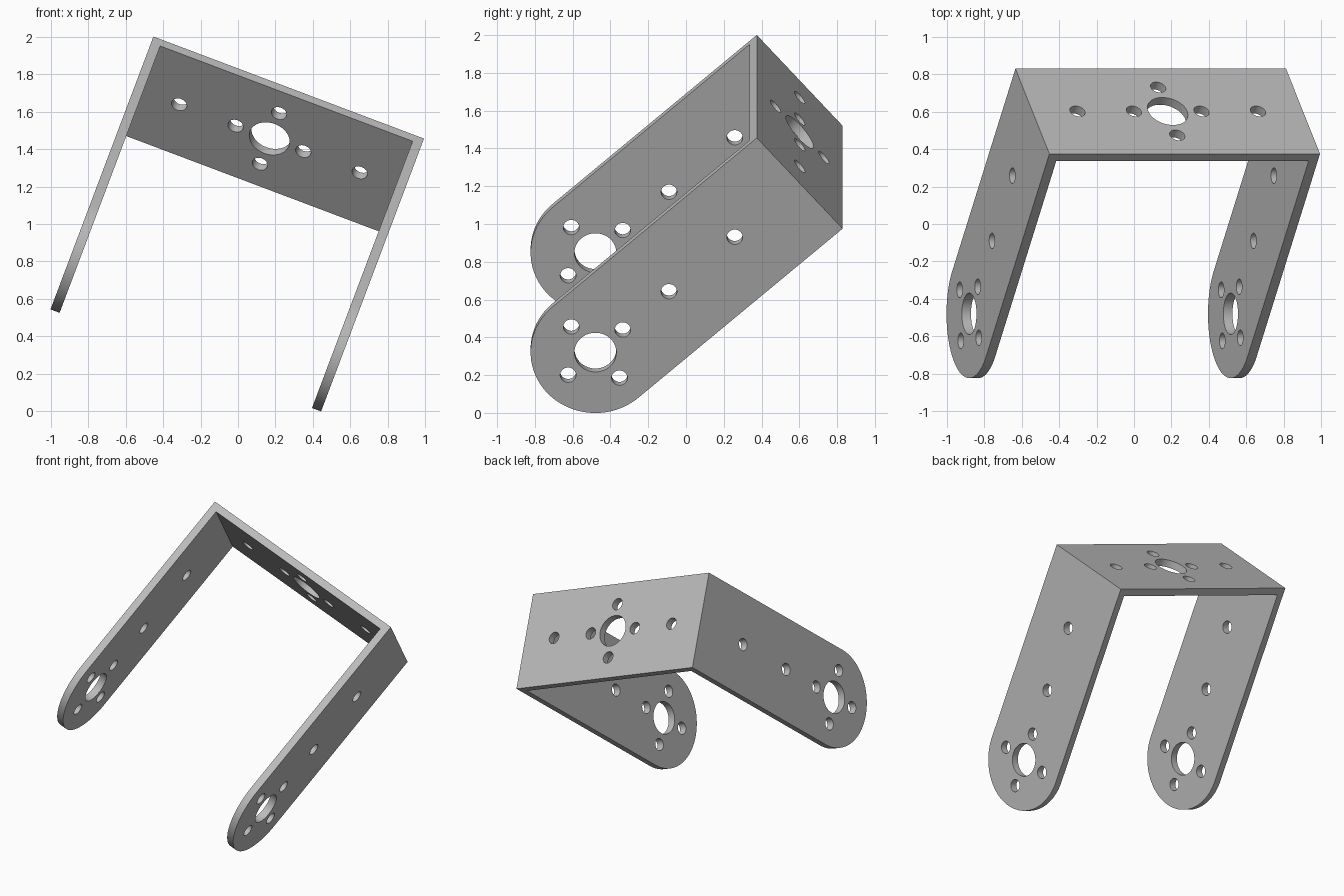
import bpy, bmesh, math
from mathutils import Matrix, Vector

if "Cube" in bpy.data.objects:
    bpy.data.objects.remove(bpy.data.objects["Cube"], do_unlink=True)

# Bracket sizes: local x across, y along plate depth, z out of the base plate
WIDTH, HALF_DEPTH, REACH, THICK = 1.544, 0.343, 1.444, 0.052
BIG, SMALL, RING = 0.111, 0.042, 0.193


def make_object(name, bm):
    bmesh.ops.recalc_face_normals(bm, faces=bm.faces)
    mesh = bpy.data.meshes.new(name)
    bm.to_mesh(mesh)
    bm.free()
    obj = bpy.data.objects.new(name, mesh)
    bpy.context.collection.objects.link(obj)
    return obj


def drill(bm, radius, depth, matrix):
    bmesh.ops.create_cone(bm, cap_ends=True, segments=48, radius1=radius,
                          radius2=radius, depth=depth, matrix=matrix)


# Solid block with rounded lower end, spanning the full width
bm = bmesh.new()
steps = 64
outline = [(HALF_DEPTH, 0), (-HALF_DEPTH, 0)]
for i in range(steps + 1):
    a = math.pi + math.pi * i / steps
    outline.append((HALF_DEPTH * math.cos(a), -REACH + HALF_DEPTH * math.sin(a)))
face = bm.faces.new([bm.verts.new((-WIDTH / 2, y, z)) for y, z in outline])
side = bmesh.ops.extrude_face_region(bm, geom=[face])
bmesh.ops.translate(bm, vec=(WIDTH, 0, 0),
                    verts=[v for v in side["geom"] if isinstance(v, bmesh.types.BMVert)])
bracket = make_object("u_bracket", bm)

# Cavity between the arms
bm = bmesh.new()
bmesh.ops.create_cube(bm, size=1, matrix=Matrix.Translation((0, 0, -THICK - 1.5))
                      @ Matrix.Diagonal((WIDTH - 2 * THICK, 2, 3, 1)))
cavity = make_object("cavity_cutter", bm)

# Drills through the base plate and through both arms
bm = bmesh.new()
drill(bm, BIG, 0.2, Matrix.Identity(4))
for x, y in [(RING, 0), (-RING, 0), (0, RING), (0, -RING), (0.515, 0), (-0.515, 0)]:
    drill(bm, SMALL, 0.2, Matrix.Translation((x, y, 0)))
sideways = Matrix.Rotation(math.pi / 2, 4, "Y")
drill(bm, BIG, 2, Matrix.Translation((0, 0, -REACH)) @ sideways)
for y, z in [(RING, 0), (-RING, 0), (0, RING), (0, -RING), (0, 0.52), (0, 0.985)]:
    drill(bm, SMALL, 2, Matrix.Translation((0, y, z - REACH)) @ sideways)
drills = make_object("hole_cutter", bm)

# Cut the shape, then drop the cutters
for cutter in (cavity, drills):
    cutter.hide_render = True
    mod = bracket.modifiers.new(cutter.name, "BOOLEAN")
    mod.operation = "DIFFERENCE"
    mod.solver = "EXACT"
    mod.object = cutter
bpy.context.view_layer.objects.active = bracket
bracket.select_set(True)
for name in [m.name for m in bracket.modifiers]:
    bpy.ops.object.modifier_apply(modifier=name)
for cutter in (cavity, drills):
    bpy.data.objects.remove(cutter, do_unlink=True)

# Plain grey metal
grey = bpy.data.materials.new("grey_metal")
colour = (0.5, 0.5, 0.5, 1)
grey.diffuse_color = colour
grey.use_nodes = True
grey.node_tree.nodes["Principled BSDF"].inputs["Base Color"].default_value = colour
bracket.data.materials.clear()
bracket.data.materials.append(grey)
bpy.ops.object.shade_smooth_by_angle(angle=math.radians(30))

# Tilt into place
across = Vector((1.445, 0, -0.545)).normalized()
normal = across.cross(Vector((-0.185, 0.455, -0.48))).normalized()
depth = normal.cross(across)
pose = Matrix((across, depth, normal)).transposed().to_4x4()
bracket.matrix_world = Matrix.Translation((0.18, 0.602, 1.488)) @ pose
